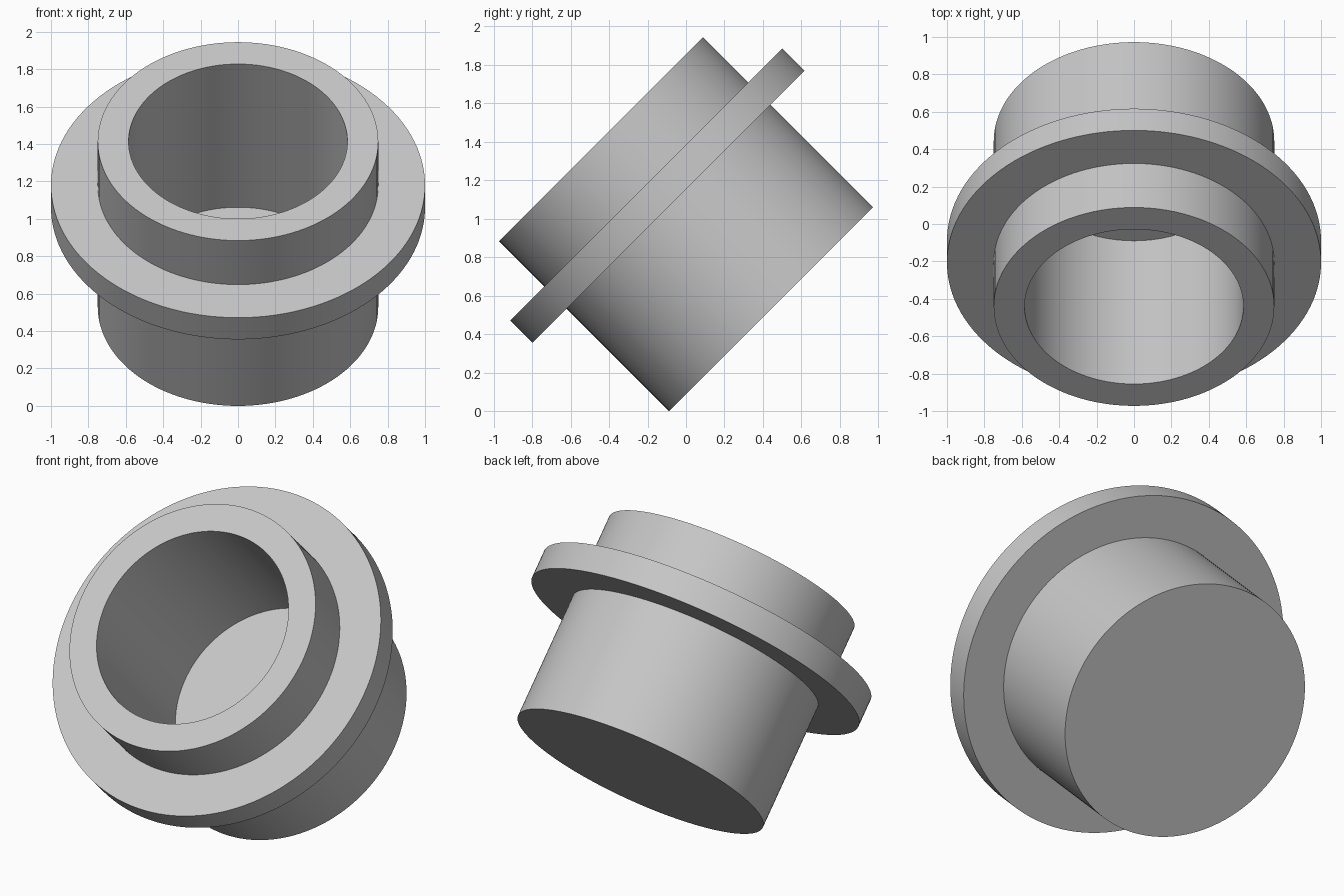
import bpy
import bmesh
import math
from mathutils import Matrix, Vector

cube = bpy.data.objects.get("Cube")
if cube:
    bpy.data.objects.remove(cube, do_unlink=True)

SEGMENTS = 128
LENGTH, BODY_R, BORE_R, FLANGE_R = 1.25, 0.75, 0.585, 1.0
FLOOR, FLANGE_LOW, FLANGE_HIGH = 0.167, 0.753, 0.917

# Plain grey material
grey = bpy.data.materials.new("grey")
grey.use_nodes = True
colour = (0.57, 0.57, 0.57, 1)
grey.diffuse_color = colour
grey.node_tree.nodes["Principled BSDF"].inputs["Base Color"].default_value = colour

# Half section of the blind bushing: radius, height along the axis
profile = [
    (0, 0), (BODY_R, 0),
    (BODY_R, FLANGE_LOW), (FLANGE_R, FLANGE_LOW),
    (FLANGE_R, FLANGE_HIGH), (BODY_R, FLANGE_HIGH),
    (BODY_R, LENGTH), (BORE_R, LENGTH),
    (BORE_R, FLOOR), (0, FLOOR),
]

# Revolve the section around its axis
bm = bmesh.new()
verts = [bm.verts.new((r, 0, h)) for r, h in profile]
edges = [bm.edges.new(pair) for pair in zip(verts, verts[1:])]
bmesh.ops.spin(bm, geom=verts + edges, cent=(0, 0, 0), axis=(0, 0, 1),
               angle=2 * math.pi, steps=SEGMENTS, use_duplicate=False)
bmesh.ops.remove_doubles(bm, verts=bm.verts[:], dist=0.0005)
bmesh.ops.recalc_face_normals(bm, faces=bm.faces[:])

# Tilt the open end up and forward, resting on the lower rim
tilt = Matrix.Rotation(math.radians(45), 4, "X")
rest = Matrix.Translation(Vector((0, LENGTH / 2 * math.sin(math.radians(45)),
                                  BODY_R * math.sin(math.radians(45)))))
bm.transform(rest @ tilt)

mesh = bpy.data.meshes.new("flanged_cup")
bm.to_mesh(mesh)
bm.free()
mesh.materials.append(grey)
cup = bpy.data.objects.new("flanged_cup", mesh)
bpy.context.collection.objects.link(cup)

# Smooth walls, crisp rims
bpy.ops.object.select_all(action="DESELECT")
cup.select_set(True)
bpy.context.view_layer.objects.active = cup
bpy.ops.object.shade_smooth_by_angle(angle=math.radians(30))
